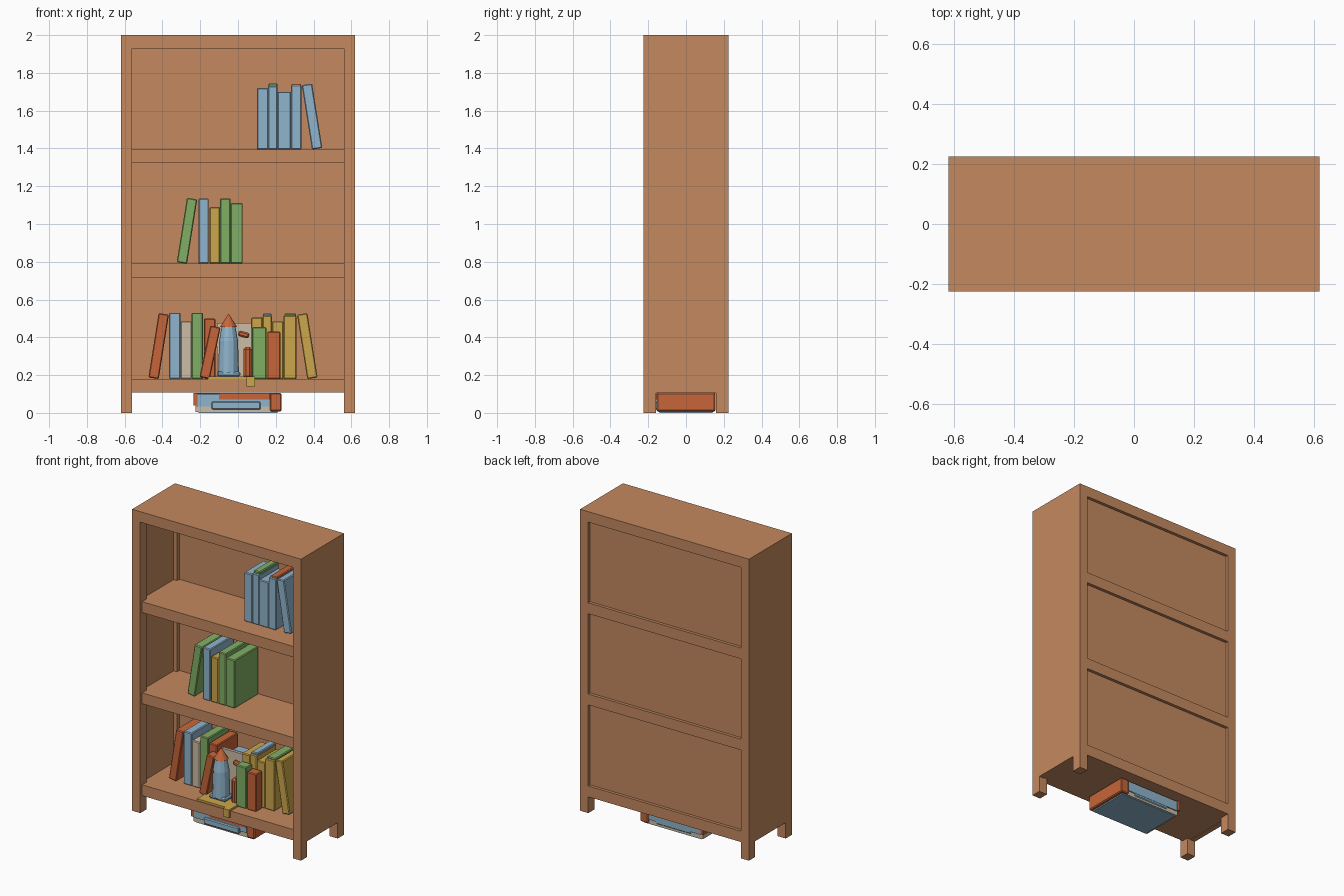
import bpy, bmesh, math
from mathutils import Matrix, Vector

old = bpy.data.objects.get("Cube")
if old:
    bpy.data.objects.remove(old)


def material(name, rgb):
    m = bpy.data.materials.new(name)
    m.use_nodes = True
    m.diffuse_color = (*rgb, 1)
    m.node_tree.nodes["Principled BSDF"].inputs["Base Color"].default_value = (*rgb, 1)
    return m


wood = material("wood", (.55, .25, .115))
red = material("orange_red", (.57, .13, .04))
blue = material("light_blue", (.28, .46, .61))
green = material("leaf_green", (.22, .43, .13))
gold = material("gold", (.6, .38, .07))
beige = material("beige", (.6, .51, .38))


def finish(name, bm, mat):
    mesh = bpy.data.meshes.new(name)
    bm.to_mesh(mesh)
    bm.free()
    mesh.materials.append(mat)
    ob = bpy.data.objects.new(name, mesh)
    bpy.context.collection.objects.link(ob)
    return ob


def box(name, mat, x, y, z, tilt=0, bevel=0):
    """Box from (min, max) ranges, leaning sideways by tilt degrees."""
    lo, hi = Vector((x[0], y[0], z[0])), Vector((x[1], y[1], z[1]))
    bm = bmesh.new()
    bmesh.ops.create_cube(bm, size=1, matrix=Matrix.Diagonal((*(hi - lo), 1)))
    if bevel:
        bmesh.ops.bevel(bm, geom=bm.edges[:], offset=bevel, segments=1, affect='EDGES')
    turn = Matrix.Rotation(math.radians(tilt), 4, 'Y')
    bmesh.ops.transform(bm, matrix=turn, verts=bm.verts)
    c = (lo + hi) / 2
    c.z = lo.z - min(v.co.z for v in bm.verts)
    bmesh.ops.translate(bm, vec=c, verts=bm.verts)
    return finish(name, bm, mat)


def cone(name, mat, at, r1, r2, height, sides=12):
    bm = bmesh.new()
    bmesh.ops.create_cone(bm, cap_ends=True, segments=sides, radius1=r1, radius2=r2,
                          depth=height, matrix=Matrix.Translation(
                              (at[0], at[1], at[2] + height / 2)))
    return finish(name, bm, mat)


def row(name, y, z, books):
    """Upright books: left x, right x, top z, colour."""
    for i, (x0, x1, top, mat) in enumerate(books):
        box(f"{name}_{i + 1}", mat, (x0, x1), y, (z, top), bevel=.005)


def leaning(name, mat, x, y, z, height, tilt, width=.055):
    box(name, mat, (x - width / 2, x + width / 2), y, (z, z + height), tilt, .005)


# Bookcase frame: corner posts, thin side panels, rails
for side, s in (("left", 1), ("right", -1)):
    outer, inner = s * .62, s * .56
    xs = sorted((outer, inner))
    for end, ys in (("front", (-.225, -.16)), ("back", (.16, .225))):
        box(f"{end}_{side}_post", wood, xs, ys, (0, 2))
    box(f"{side}_side_panel", wood, sorted((outer, s * .585)), (-.16, .16), (.105, 2))
box("top_board", wood, (-.62, .62), (-.225, .225), (1.93, 2))

# Shelves and recessed back
SHELVES = {"lower": .18, "middle": .79, "upper": 1.395}
for name, top in SHELVES.items():
    box(f"{name}_shelf", wood, (-.59, .59), (-.205, .225), (top - .072, top))
box("back_panel", wood, (-.57, .57), (.185, .205), (.12, 1.95))

# Upper shelf books
z = SHELVES["upper"]
row("upper_book", (-.08, .12), z, [
    (.1, .16, 1.72, blue), (.16, .21, 1.73, blue),
    (.21, .28, 1.7, blue), (.28, .335, 1.735, blue)])
row("upper_rear_book", (-.07, .13), z, [(.162, .208, 1.745, green), (.283, .333, 1.742, red)])
leaning("upper_leaning_book", blue, .392, (-.08, .12), z, .345, -9)

# Middle shelf books
z = SHELVES["middle"]
row("middle_book", (-.07, .18), z, [
    (-.21, -.155, 1.135, blue), (-.15, -.095, 1.09, gold),
    (-.095, -.04, 1.135, green), (-.04, .025, 1.11, green)])
leaning("middle_leaning_book", green, -.27, (-.07, .15), z, .345, 9)

# Lower shelf books
z = SHELVES["lower"]
row("lower_left_book", (-.05, .17), z, [
    (-.365, -.305, .53, blue), (-.305, -.245, .485, beige),
    (-.245, -.185, .53, green), (-.18, -.12, .5, red)])
leaning("lower_left_leaning_book", red, -.42, (-.05, .15), z, .345, 9)
leaning("lower_front_leaning_book", red, -.148, (-.12, -.055), z, .278, 12)
row("lower_right_book", (-.06, .14), z, [
    (.07, .13, .505, gold), (.13, .18, .515, gold),
    (.18, .24, .485, gold), (.24, .31, .515, gold)])
row("lower_rear_book", (-.05, .15), z, [(.132, .178, .527, blue), (.245, .308, .525, green)])
row("lower_front_book", (-.13, -.065), z, [(.075, .15, .455, green), (.155, .225, .43, red)])
leaning("lower_right_leaning_book", gold, .367, (-.06, .14), z, .345, -9)

# Toy rocket on a gold tray
box("rocket_tray", gold, (-.16, .09), (-.2, -.06), (.18, .193))
box("tray_tab", gold, (.045, .09), (-.224, -.19), (.14, .193))
box("rocket_base", blue, (-.11, .012), (-.15, -.06), (.193, .22), bevel=.008)
cone("rocket_body", blue, (-.05, -.105, .21), .055, .05, .17)
cone("rocket_neck", blue, (-.05, -.105, .38), .05, .036, .08)
cone("rocket_nose", red, (-.05, -.105, .455), .045, .004, .065)

# Toys behind the rocket
box("red_toy", red, (.028, .074), (-.12, -.06), (.18, .35), bevel=.014)
box("red_toy_arm", red, (0, .06), (-.06, -.03), (.395, .425), tilt=15, bevel=.008)
box("beige_card", beige, (-.11, .068), (-.02, 0), (.18, .475))
box("blue_toy", blue, (-.07, .06), (0, .1), (.18, .465), bevel=.02)

# Stack of books tucked under the lower shelf
box("under_red_book", red, (-.235, .23), (-.145, .145), (.04, .106), bevel=.006)
box("under_red_end", red, (.17, .23), (-.155, .155), (.008, .106), bevel=.006)
box("under_red_left_end", red, (-.235, -.215), (-.155, .155), (.04, .106))
box("under_blue_cover", blue, (-.215, .17), (-.152, .152), (.035, .1))
box("under_red_front_strip", red, (-.1, .17), (-.158, -.15), (.07, .104))
box("under_blue_book", blue, (-.14, .12), (-.165, .15), (.018, .06), bevel=.006)
box("under_beige_pages", beige, (-.225, .18), (-.145, .145), (.006, .036))
box("under_blue_base", blue, (-.21, .21), (-.14, .14), (0, .01))
